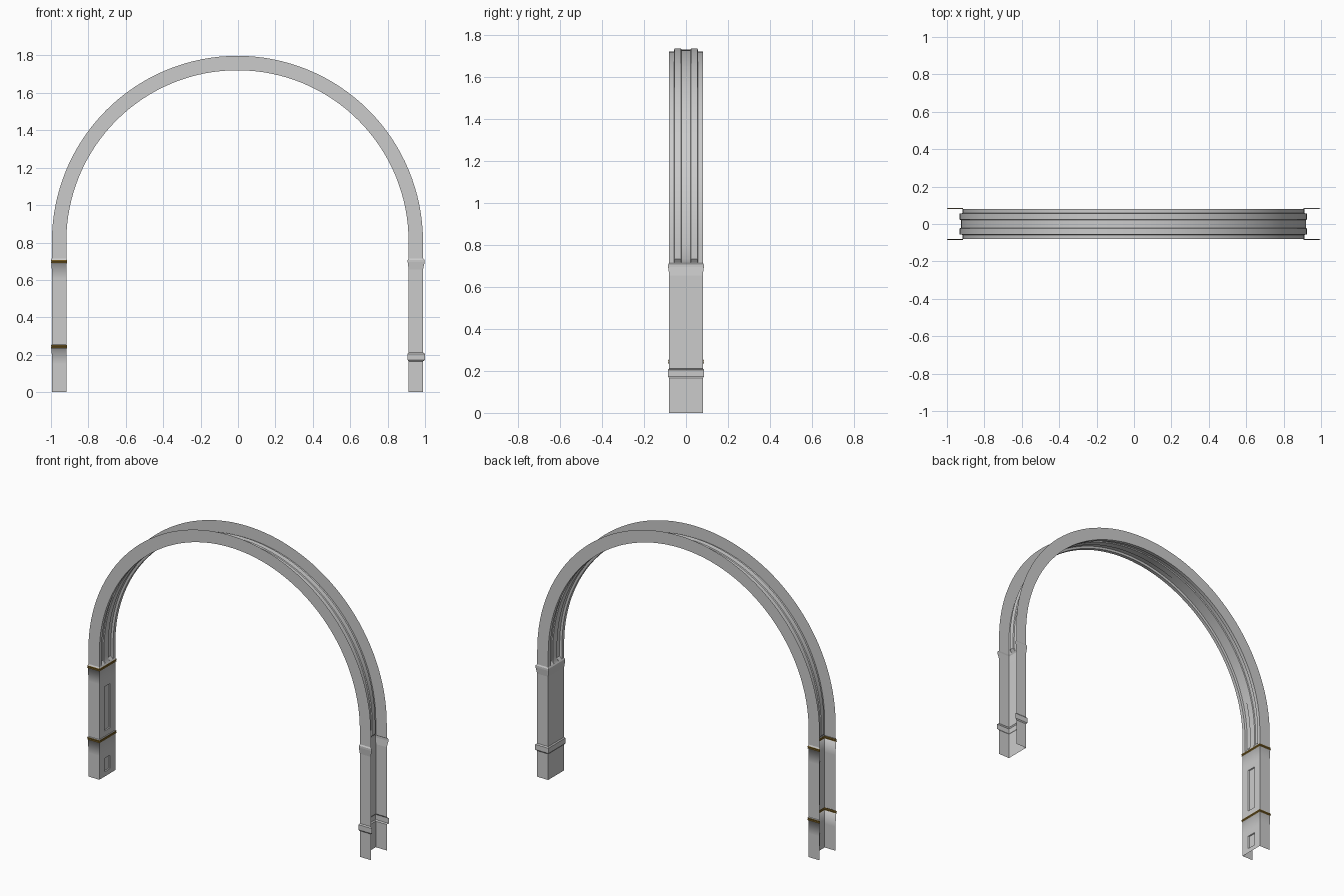
import bpy, bmesh, math
from mathutils import Vector

if "Cube" in bpy.data.objects:
    bpy.data.objects.remove(bpy.data.objects["Cube"])


def material(name, rgb):
    m = bpy.data.materials.new(name)
    m.use_nodes = True
    m.diffuse_color = (*rgb, 1)
    m.node_tree.nodes["Principled BSDF"].inputs["Base Color"].default_value = (*rgb, 1)
    return m


STONE = material("pale grey stone", (0.6, 0.6, 0.6))
GOLD = material("dark gold trim", (0.30, 0.18, 0.03))

CX, CZ = -0.003, 0.806      # centre of the arch
R_OUT, R_IN = 0.992, 0.915  # outer and inner radius
HALF = 0.08                 # half depth
SPRING = 0.715              # height where the legs end


def sheet(rows):
    """Grid of quads through rows of points."""
    bm = bmesh.new()
    grid = [[bm.verts.new(p) for p in row] for row in rows]
    for a, b in zip(grid, grid[1:]):
        for i in range(len(a) - 1):
            bm.faces.new((a[i], a[i + 1], b[i + 1], b[i]))
    return bm


def finish(name, bm):
    me = bpy.data.meshes.new(name)
    bm.to_mesh(me)
    bm.free()
    ob = bpy.data.objects.new(name, me)
    bpy.context.collection.objects.link(ob)
    me.materials.append(STONE)
    me.materials.append(GOLD)
    return ob


# Arch: channel section, open outwards, with a moulded soffit
half = [(-HALF, R_OUT), (-HALF, R_IN), (-0.058, R_IN), (-0.055, 0.929),
        (-0.024, 0.929), (-0.021, 0.923)]
section = half + [(-y, r) for y, r in reversed(half)]
flat = [(y, max(r, R_IN) if r == R_OUT else R_IN) for y, r in section]


def leg_row(side, z, sec):
    return [(CX + side * r, y, z) for y, r in sec]


def arc_row(a):
    return [(CX - r * math.cos(a), y, CZ + r * math.sin(a)) for y, r in section]


SEGMENTS = 64
rows = [leg_row(-1, SPRING, flat), leg_row(-1, SPRING + 0.018, section)]
rows += [arc_row(math.pi * i / SEGMENTS) for i in range(SEGMENTS + 1)]
rows += [leg_row(1, SPRING + 0.018, section), leg_row(1, SPRING, flat)]
arch = finish("arch", sheet(rows))
bpy.ops.object.select_all(action='DESELECT')
arch.select_set(True)
bpy.context.view_layer.objects.active = arch
bpy.ops.object.shade_smooth_by_angle(angle=math.radians(25))


# Legs: three-sided channel following a height / projection profile
def leg(name, side, profile, reach, panels=(), coves=(), gold=()):
    rows = []
    for z, o in profile:
        out, inn, y, p = R_OUT + o * reach, R_IN - o, HALF + o, 0.028
        plan = [(out, -y), (inn, -y), (inn, -p), (inn, p), (inn, y), (out, y)]
        row = [(CX + side * r, v, z) for r, v in plan]
        rows.append(row if side < 0 else row[::-1])
    bm = sheet(rows)
    bm.normal_update()

    def within(f, spans):
        z = f.calc_center_median().z
        return any(a < z < b for a, b in spans)

    # Upright corners stay crisp
    for e in bm.edges:
        d = (e.verts[0].co - e.verts[1].co).normalized()
        if abs(d.z) > 0.3:
            e.smooth = False
    for f in bm.faces:
        f.smooth = within(f, coves)
        f.material_index = int(within(f, gold))
    # Sunk panels on the inner face
    for span in panels:
        fs = [f for f in bm.faces if within(f, [span])
              and abs(f.calc_center_median().y) < 0.01 and abs(f.normal.x) > 0.9]
        bmesh.ops.inset_region(bm, faces=fs, thickness=0.004, depth=-0.006)
    return finish(name, bm)


def band(top):
    """Cove, ledge and double bead ending at the given height."""
    return [(top - 0.1, 0), (top - 0.019, 0.0012), (top - 0.017, 0.004),
            (top - 0.013, 0.005), (top - 0.009, 0.003), (top - 0.005, 0.005),
            (top, 0.004)]


LOW, HIGH = 0.252, 0.707
profile = [(0, 0), (0.03, 0), (0.115, 0)] + band(LOW)
profile += [(LOW + 0.003, 0), (0.29, 0), (0.57, 0)] + band(HIGH) + [(SPRING, 0)]
leg("trimmed_leg", -1, profile, 1.0,
    panels=[(0.03, 0.115), (0.29, 0.57)],
    coves=[(t - 0.1, t - 0.017) for t in (LOW, HIGH)],
    gold=[(t - 0.017, t) for t in (LOW, HIGH)])

plain = [(0, 0), (0.165, 0), (0.172, 0.0055), (0.205, 0.0055), (0.212, 0),
         (0.655, 0), (0.695, 0.0045), (0.707, 0.0045), (SPRING, 0)]
leg("plain_leg", 1, plain, 2.0)
